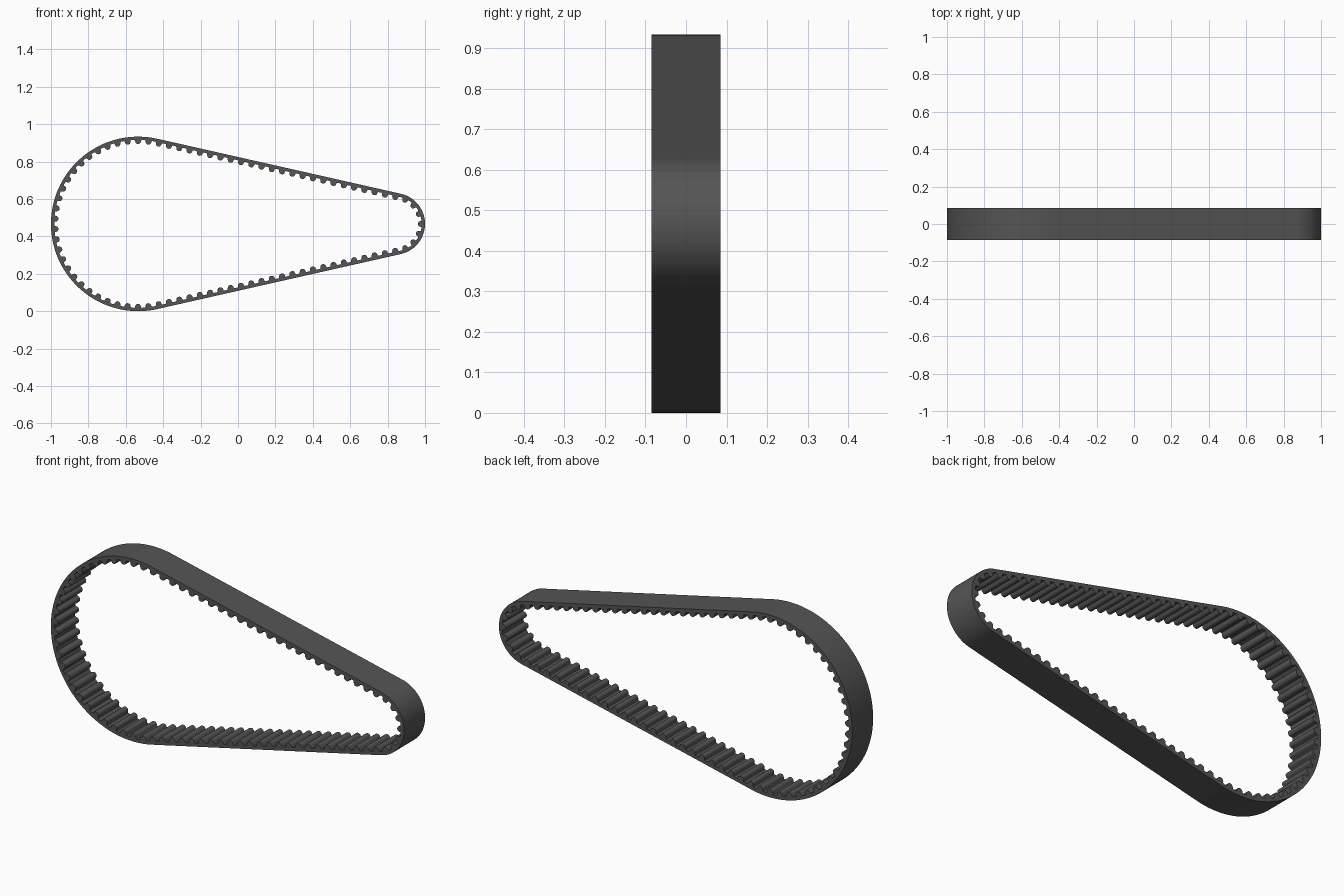
import bpy, bmesh, math
from mathutils import Vector

if "Cube" in bpy.data.objects:
    bpy.data.objects.remove(bpy.data.objects["Cube"])

# Belt dimensions
R_BIG, R_SMALL = 0.4665, 0.165
C_BIG, C_SMALL = Vector((-0.5335, 0.4665)), Vector((0.835, 0.4665))
HALF_W, BACK, TEETH = 0.085, 0.0175, 83

# Path of the backing's inner face: small arc, top run, big arc, bottom run
dist = (C_SMALL - C_BIG).length
tilt = math.asin((R_BIG - R_SMALL) / dist)
run = dist * math.cos(tilt)
a0 = math.pi / 2 - tilt
rs, rb = R_SMALL - BACK, R_BIG - BACK
arc_s, arc_b = 2 * a0 * rs, (2 * math.pi - 2 * a0) * rb
total = arc_s + arc_b + 2 * run


def polar(a):
    return Vector((math.cos(a), math.sin(a)))


def at(s, inward):
    """Point on the path at length s, shifted inward along the normal."""
    s %= total
    if s < arc_s:
        n = polar(-a0 + s / rs)
        return C_SMALL + n * (rs - inward)
    s -= arc_s
    if s < run:
        n = polar(a0)
        return C_SMALL + n * (rs - inward) + Vector((-n.y, n.x)) * s
    s -= run
    if s < arc_b:
        n = polar(a0 + s / rb)
        return C_BIG + n * (rb - inward)
    s -= arc_b
    n = polar(-a0)
    return C_BIG + n * (rb - inward) + Vector((-n.y, n.x)) * s


# Rounded tooth profile: (offset along belt, depth)
half = [(-0.0195, 0.0), (-0.0165, 0.003), (-0.0155, 0.009),
        (-0.0128, 0.0155), (-0.0085, 0.0195), (-0.003, 0.0213)]
tooth = half + [(-x, d) for x, d in reversed(half)]
pitch = total / TEETH

bm = bmesh.new()
rings = []
for i in range(TEETH):
    for ds, depth in tooth:
        s = arc_s / 2 + i * pitch + ds
        outer, inner = at(s, -BACK), at(s, depth)
        rings.append([bm.verts.new((p.x, y, p.y)) for p, y in
                      ((outer, -HALF_W), (outer, HALF_W),
                       (inner, HALF_W), (inner, -HALF_W))])
for i, a in enumerate(rings):
    b = rings[(i + 1) % len(rings)]
    for k in range(4):
        m = (k + 1) % 4
        bm.faces.new((a[k], a[m], b[m], b[k]))
bmesh.ops.recalc_face_normals(bm, faces=bm.faces)

mesh = bpy.data.meshes.new("toothed_belt")
bm.to_mesh(mesh)
bm.free()
belt = bpy.data.objects.new("toothed_belt", mesh)
bpy.context.collection.objects.link(belt)

# Dark rubber
rubber = bpy.data.materials.new("dark_rubber")
rubber.diffuse_color = (0.09, 0.09, 0.09, 1)
rubber.use_nodes = True
rubber.node_tree.nodes["Principled BSDF"].inputs["Base Color"].default_value = rubber.diffuse_color
mesh.materials.append(rubber)

bpy.context.view_layer.objects.active = belt
belt.select_set(True)
bpy.ops.object.shade_smooth_by_angle(angle=math.radians(40))
